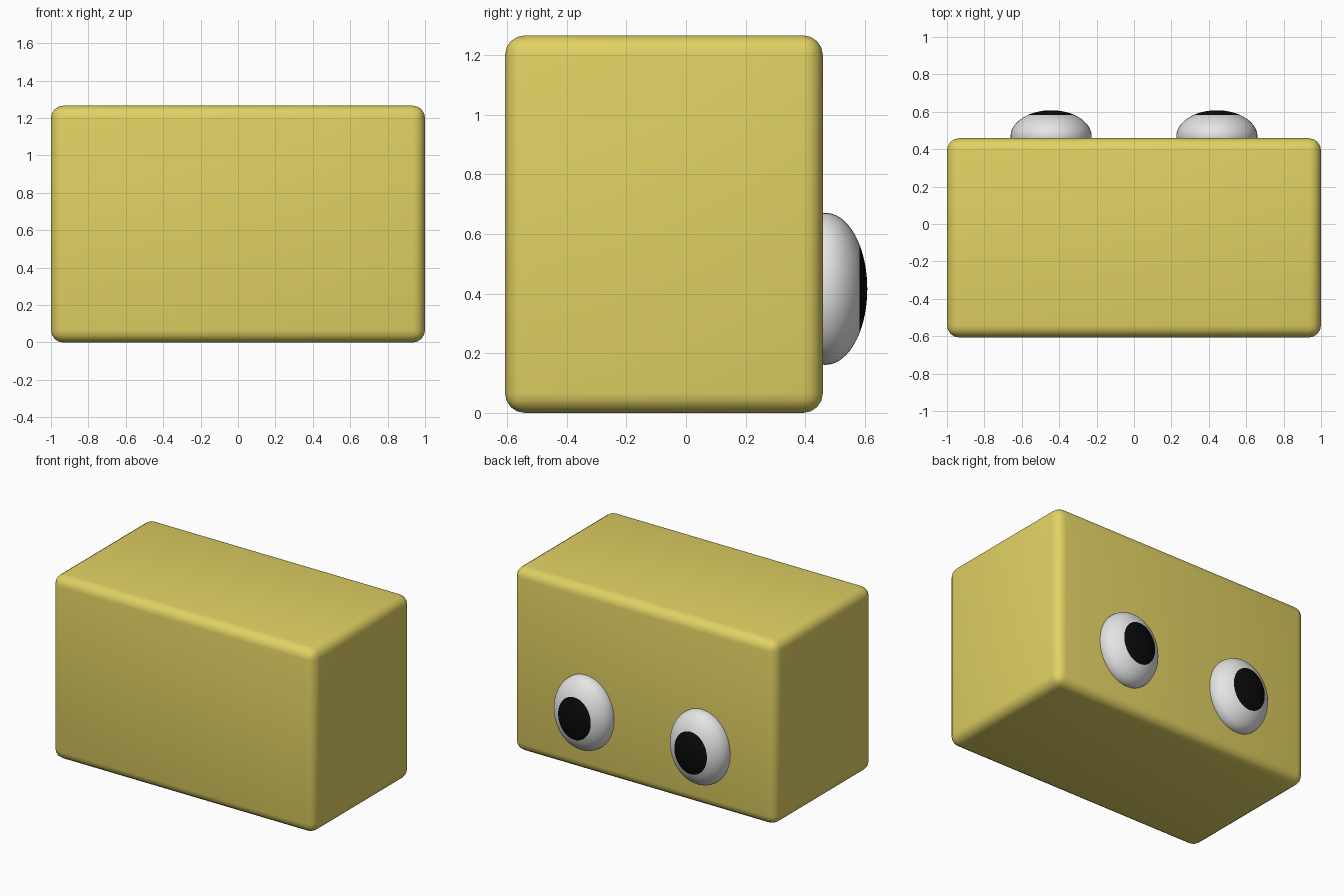
import bpy, bmesh, math
from mathutils import Matrix, Vector

if "Cube" in bpy.data.objects:
    bpy.data.objects.remove(bpy.data.objects["Cube"])


def material(name, rgb):
    m = bpy.data.materials.new(name)
    m.diffuse_color = (*rgb, 1.0)
    m.use_nodes = True
    m.node_tree.nodes["Principled BSDF"].inputs["Base Color"].default_value = m.diffuse_color
    return m


yellow = material("mustard_yellow", (0.75, 0.64, 0.125))
white = material("eye_white", (0.78, 0.78, 0.78))
black = material("pupil_black", (0.003, 0.003, 0.003))


def add_object(name, bm, materials):
    mesh = bpy.data.meshes.new(name)
    bm.to_mesh(mesh)
    bm.free()
    for m in materials:
        mesh.materials.append(m)
    obj = bpy.data.objects.new(name, mesh)
    bpy.context.collection.objects.link(obj)
    return obj


# Body: block with rounded edges
W, H, Y0, Y1 = 2.0, 1.266, -0.607, 0.459
bm = bmesh.new()
bmesh.ops.create_cube(bm, size=1.0)
bmesh.ops.scale(bm, vec=(W, Y1 - Y0, H), verts=bm.verts)
bmesh.ops.translate(bm, vec=(0, (Y0 + Y1) / 2, H / 2), verts=bm.verts)
for f in bm.faces:
    f.smooth = True
body = add_object("body", bm, [yellow])
bevel = body.modifiers.new("rounded_edges", 'BEVEL')
bevel.width = 0.066
bevel.segments = 4

# Eyes: flattened spheres half sunk into the back, pole facing +y
RINGS, PUPIL_RINGS = 36, 7
pupil_cos = math.cos(math.pi * PUPIL_RINGS / RINGS)
for side, x in (("left", -0.443), ("right", 0.443)):
    bm = bmesh.new()
    bmesh.ops.create_uvsphere(bm, u_segments=48, v_segments=RINGS, radius=1.0,
                              matrix=Matrix.Rotation(-math.pi / 2, 4, 'X'))
    for f in bm.faces:
        f.smooth = True
        # Pupil: the cap around the outer pole
        if f.calc_center_median().normalized().y > pupil_cos:
            f.material_index = 1
    bmesh.ops.scale(bm, vec=(0.217, 0.14, 0.255), verts=bm.verts)
    bmesh.ops.translate(bm, vec=Vector((x, 0.468, 0.416)), verts=bm.verts)
    add_object(side + "_eye", bm, [white, black])
